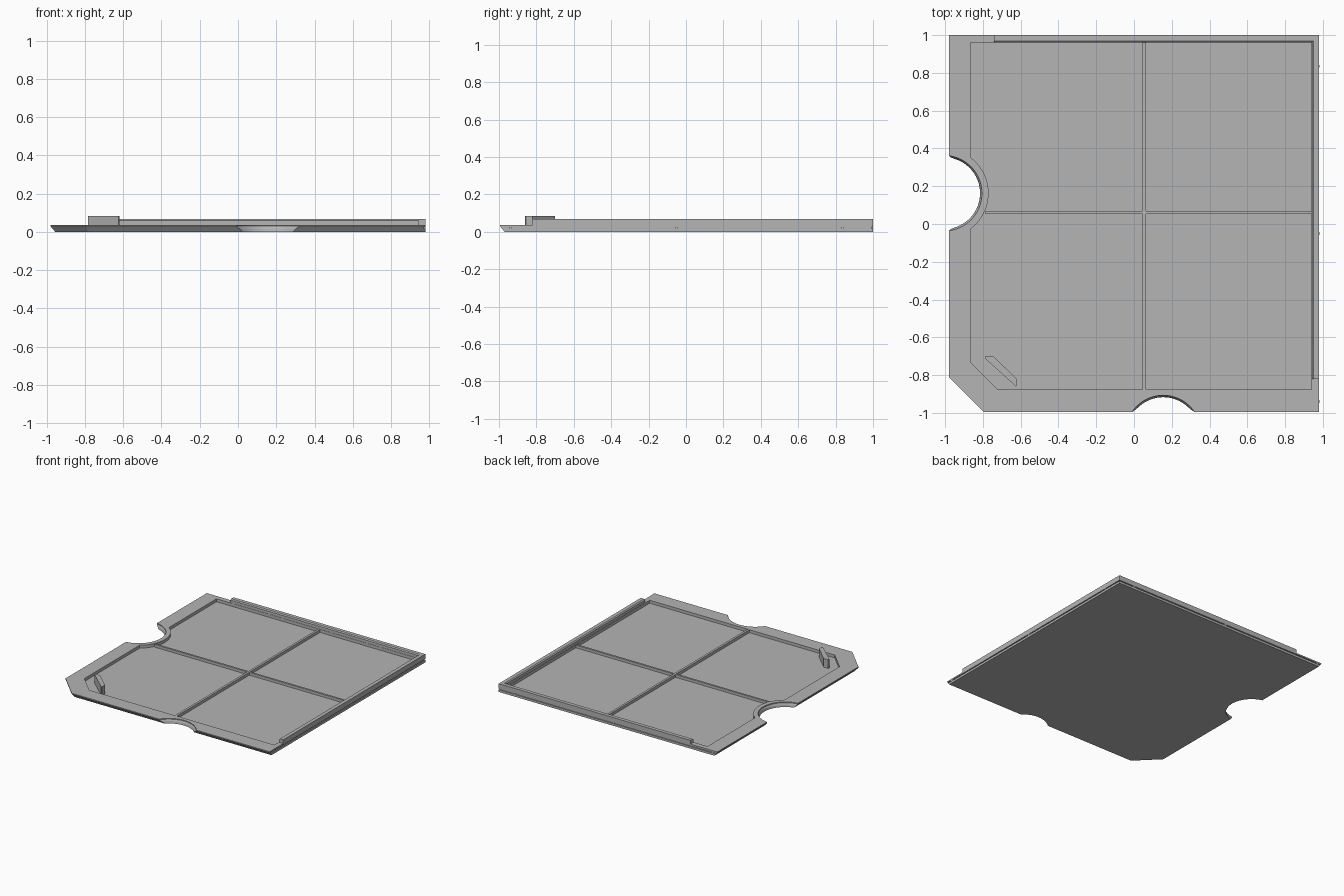
import bpy, bmesh
from math import pi, acos, asin, sin, cos

if "Cube" in bpy.data.objects:
    bpy.data.objects.remove(bpy.data.objects["Cube"])

# One plain plastic colour
grey = bpy.data.materials.new("plain_grey")
grey.use_nodes = True
shade = (0.46, 0.46, 0.46, 1)
grey.diffuse_color = shade
grey.node_tree.nodes["Principled BSDF"].inputs["Base Color"].default_value = shade

FLOOR, DECK, RAIL, TAB = 0.013, 0.037, 0.067, 0.083
LEFT, RIGHT, FRONT, BACK = -0.98, 0.98, -0.995, 1.0
FRONT_NOTCH, LEFT_NOTCH = (0.155, -1.107), (-1.005, 0.163)


def arc(centre, radius, start, end, steps=28):
    return [(centre[0] + radius * cos(start + (end - start) * k / steps),
             centre[1] + radius * sin(start + (end - start) * k / steps))
            for k in range(steps + 1)]


def left_arc(x, radius):
    a = acos((x - LEFT_NOTCH[0]) / radius)
    return arc(LEFT_NOTCH, radius, a, -a)


def outline(bevel, step, radius):
    """Plate outline; bevel insets front and left, step insets right and back."""
    x0, y0, x1, y1 = LEFT + bevel, FRONT + bevel, RIGHT - step, BACK - step
    corner = -1.79 + 1.414 * bevel
    a = asin((y0 - FRONT_NOTCH[1]) / radius)
    return ([(corner - y0, y0)] + arc(FRONT_NOTCH, radius, pi - a, a)
            + [(x1, y0), (x1, y1), (x0, y1)]
            + left_arc(x0, radius) + [(x0, corner - x0)])


def ring(bm, points, z):
    return [bm.verts.new((x, y, z)) for x, y in points]


def bridge(bm, low, high):
    n = len(low)
    for i in range(n):
        j = (i + 1) % n
        bm.faces.new((low[i], low[j], high[j], high[i]))


def finish(bm, name):
    bmesh.ops.recalc_face_normals(bm, faces=bm.faces[:])
    mesh = bpy.data.meshes.new(name)
    bm.to_mesh(mesh)
    bm.free()
    mesh.materials.append(grey)
    obj = bpy.data.objects.new(name, mesh)
    bpy.context.collection.objects.link(obj)
    return obj


def loft(name, levels):
    """Closed solid through a stack of (points, z) loops."""
    bm = bmesh.new()
    rings = [ring(bm, p, z) for p, z in levels]
    for low, high in zip(rings, rings[1:]):
        bridge(bm, low, high)
    bm.faces.new(rings[0])
    bm.faces.new(rings[-1])
    return finish(bm, name)


def box(name, x0, x1, y0, y1, z0, z1):
    rect = [(x0, y0), (x1, y0), (x1, y1), (x0, y1)]
    return loft(name, [(rect, z0), (rect, z1)])


# Tray: bevelled rim, side groove, sunken floor
bm = bmesh.new()
levels = [(0.0, 0.025, 0.0, 0.19), (0.018, 0.01, 0.0, 0.193),
          (0.018, 0.01, 0.008, 0.193), (0.026, 0.003, 0.008, 0.197),
          (0.026, 0.003, 0.0, 0.197), (0.03, 0.0, 0.0, 0.2),
          (DECK, 0.0, 0.0, 0.2)]
rings = [ring(bm, outline(b, s, r), z) for z, b, s, r in levels]
for low, high in zip(rings, rings[1:]):
    bridge(bm, low, high)
bm.faces.new(rings[0])
pocket = ([(-0.72, -0.877), (0.94, -0.877), (0.94, 0.96), (-0.865, 0.96)]
          + left_arc(-0.865, 0.235) + [(-0.865, -0.732)])
inner_top, inner_floor = ring(bm, pocket, DECK), ring(bm, pocket, FLOOR)
bridge(bm, inner_floor, inner_top)
bm.faces.new(inner_floor)
rim_edges = [bm.edges.get((loop[i - 1], loop[i]))
             for loop in (rings[-1], inner_top) for i in range(len(loop))]
bmesh.ops.triangle_fill(bm, edges=rim_edges, use_beauty=True)
tray = finish(bm, "tray")
bpy.context.view_layer.objects.active = tray
tray.select_set(True)
bpy.ops.object.shade_smooth_by_angle(angle=0.35)

# Corner rail along the back and left-hand side, sloped at its inner lip
def rail_loop(lip):
    xi, yi = 0.942 + lip, 0.962 + lip
    return [(-0.74, yi), (xi, yi), (xi, -0.82),
            (RIGHT, -0.82), (RIGHT, BACK), (-0.74, BACK)]

loft("rail", [(rail_loop(0), DECK), (rail_loop(0), 0.06), (rail_loop(0.008), RAIL)])

# Crossing stiffener ribs
box("long_rib", 0.046, 0.064, -0.877, 0.96, FLOOR, DECK - 0.001)
box("cross_rib", -0.785, 0.94, 0.053, 0.069, FLOOR, DECK - 0.002)

# Diagonal locating tab
tab = [(-0.785, -0.715), (-0.625, -0.86), (-0.62, -0.855),
       (-0.62, -0.82), (-0.745, -0.7), (-0.785, -0.7)]
loft("corner_tab", [(tab, FLOOR), (tab, TAB)])

# Small nubs bridging the side groove
for i, t in enumerate((-0.94, -0.05, 0.835)):
    box(f"side_nub_{i}", 0.968, 0.981, t - 0.007, t + 0.007, 0.017, 0.027)
    box(f"back_nub_{i}", t - 0.007, t + 0.007, 0.988, 1.001, 0.017, 0.027)
